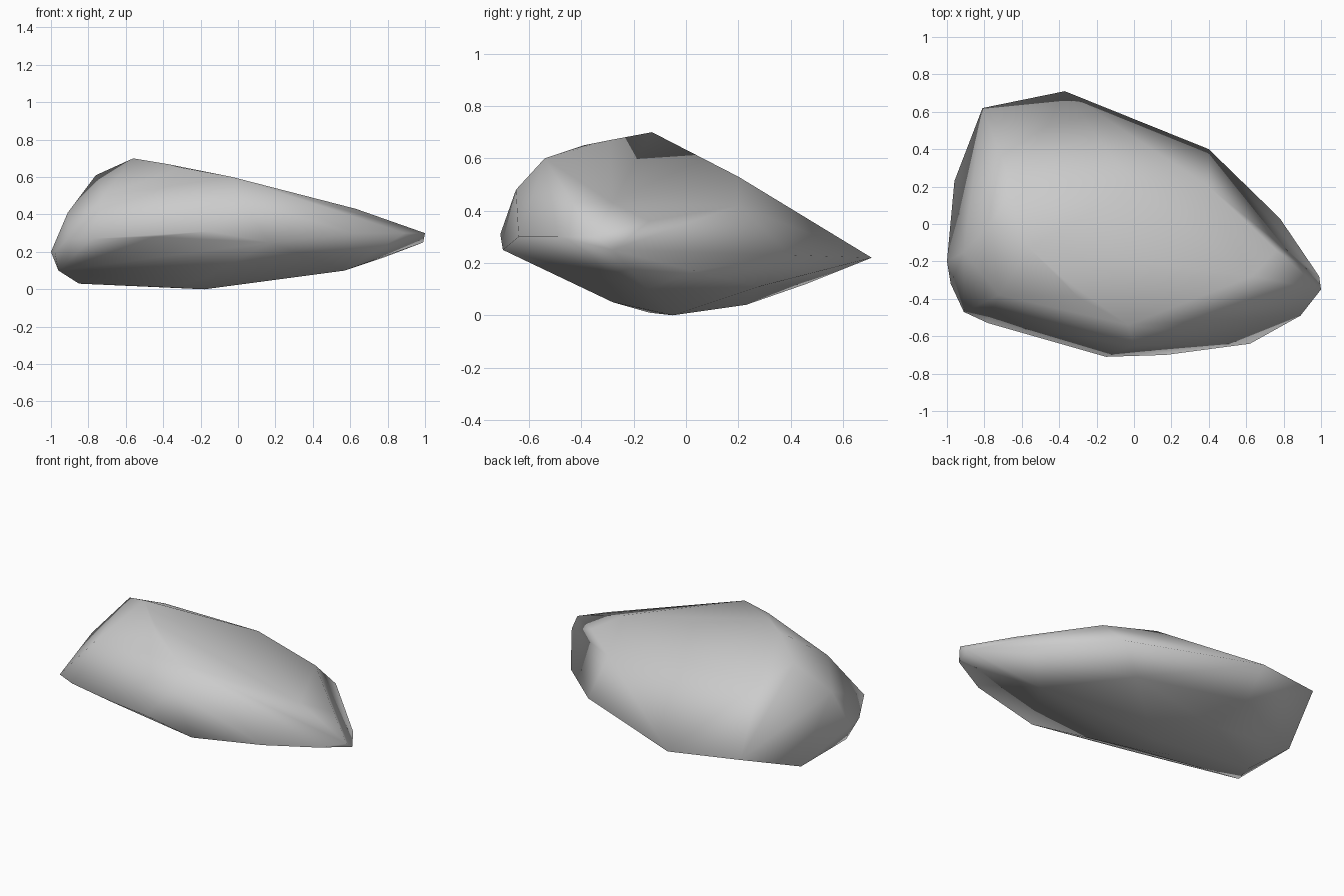
import bpy
import bmesh

# Remove the default cube only
default_cube = bpy.data.objects.get("Cube")
if default_cube is not None:
    bpy.data.objects.remove(default_cube, do_unlink=True)


def make_material(name, color):
    material = bpy.data.materials.new(name)
    material.use_nodes = True
    material.diffuse_color = color
    shader = material.node_tree.nodes.get("Principled BSDF")
    shader.inputs["Base Color"].default_value = color
    shader.inputs["Roughness"].default_value = .8
    return material


# Widest outline of the stone, running round from the pointed end
rim = [
    (1, -.35, .3), (.99, -.28, .25), (.87, -.12, .21), (.78, .03, .17),
    (.4, .4, .23), (-.37, .71, .22), (-.81, .62, .25), (-.96, .23, .1),
    (-1, -.2, .2), (-.98, -.32, .2), (-.91, -.47, .27), (-.78, -.53, .27),
    (-.45, -.62, .28), (-.15, -.71, .31), (.17, -.7, .25),
    (.62, -.64, .3), (.89, -.49, .3),
]

# Upper shoulders, ridge and peak
crown = [
    (-.56, -.13, .7), (-.38, -.29, .67), (-.3, -.39, .65), (-.03, -.54, .6),
    (0, -.65, .48), (.63, -.28, .43), (.76, -.14, .36), (.4, .2, .42),
    (0, .2, .53), (-.05, .36, .41), (-.76, .01, .61), (-.65, .2, .53),
    (-.91, -.15, .41), (-.72, -.38, .5),
]

# Shallow belly that rests on the ground
belly = [
    (-.18, -.05, 0), (-.38, -.14, .01), (-.85, 0, .03), (-.96, -.22, .1),
    (.57, -.15, .1), (.22, .28, .11), (-.4, .23, .04), (-.45, .46, .12),
    (-.2, -.28, .05),
]


def make_stone(name, layers, material):
    """Wrap one faceted skin round the layers and shade it smoothly."""
    bm = bmesh.new()
    for layer in layers:
        for point in layer:
            bm.verts.new(point)
    bmesh.ops.convex_hull(bm, input=list(bm.verts), use_existing_faces=False)

    # Drop any point that ended up inside the skin
    loose = [vert for vert in bm.verts if not vert.link_faces]
    bmesh.ops.delete(bm, geom=loose, context="VERTS")
    bmesh.ops.recalc_face_normals(bm, faces=list(bm.faces))
    for face in bm.faces:
        face.smooth = True

    mesh = bpy.data.meshes.new(name)
    bm.to_mesh(mesh)
    bm.free()
    mesh.materials.append(material)
    stone = bpy.data.objects.new(name, mesh)
    bpy.context.collection.objects.link(stone)
    return stone


stone_grey = make_material("stone_grey", (.6, .6, .6, 1))
make_stone("flat_rock", (rim, crown, belly), stone_grey)
